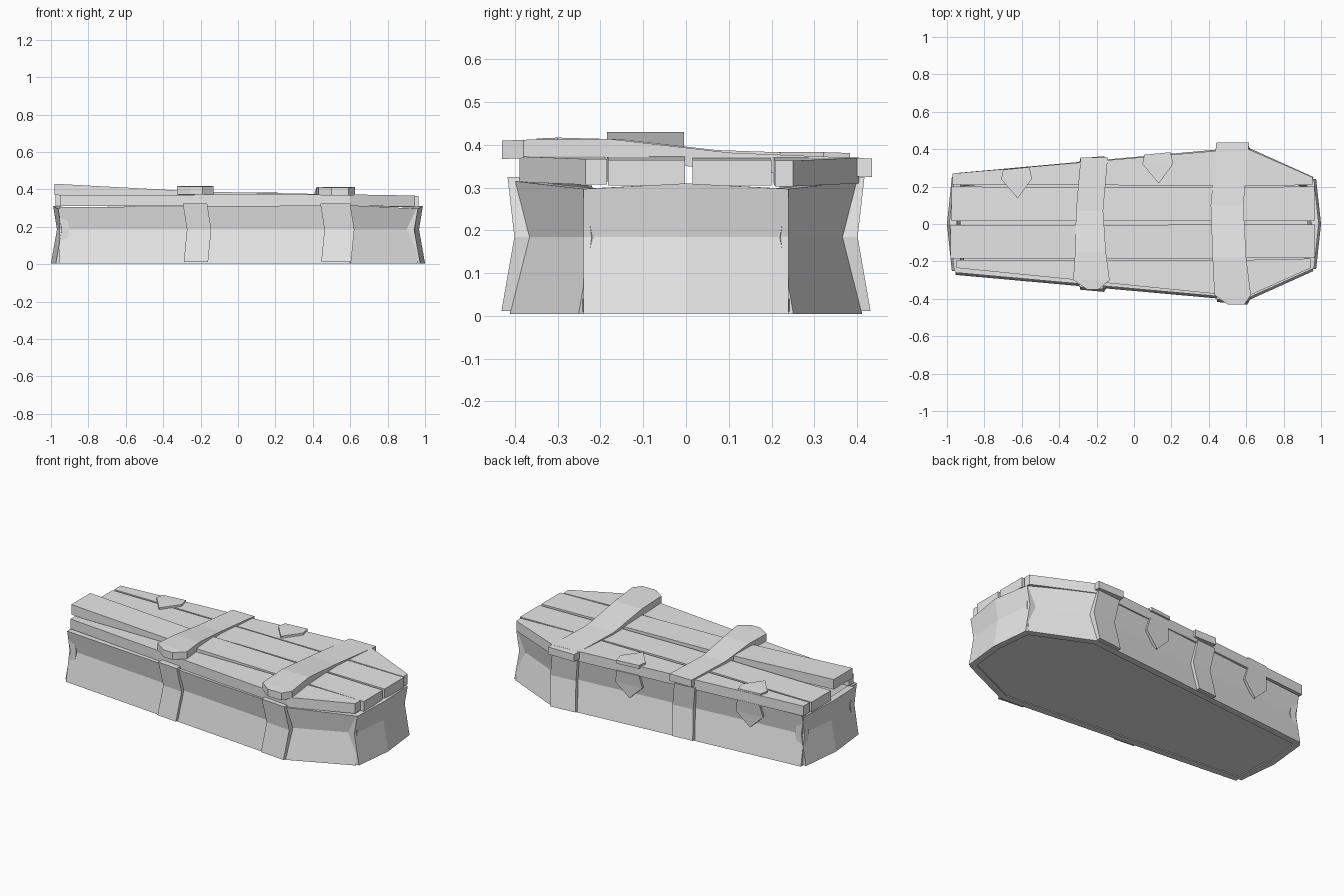
import bpy
from mathutils import Vector

cube = bpy.data.objects.get("Cube")
if cube:
    bpy.data.objects.remove(cube)

grey = bpy.data.materials.new("pale grey")
grey.use_nodes = True
grey.diffuse_color = (0.8, 0.8, 0.8, 1)
grey.node_tree.nodes["Principled BSDF"].inputs["Base Color"].default_value = (0.8, 0.8, 0.8, 1)


def sheet(name, rows, offset):
    """Thick sheet: a grid of points given row by row, thickened along offset."""
    n, m = len(rows), len(rows[0])
    top = [Vector(p) for row in rows for p in row]
    verts = top + [p + Vector(offset) for p in top]
    size = n * m
    faces = []
    for i in range(n - 1):
        for j in range(m - 1):
            a = i * m + j
            quad = [a, a + 1, a + m + 1, a + m]
            faces += [quad, [v + size for v in reversed(quad)]]
    rim = [j for j in range(m)]
    rim += [i * m + m - 1 for i in range(1, n)]
    rim += [(n - 1) * m + j for j in range(m - 2, -1, -1)]
    rim += [i * m for i in range(n - 2, 0, -1)]
    for a, b in zip(rim, rim[1:] + rim[:1]):
        faces.append([b, a, a + size, b + size])
    mesh = bpy.data.meshes.new(name)
    mesh.from_pydata(verts, [], faces)
    mesh.materials.append(grey)
    obj = bpy.data.objects.new(name, mesh)
    bpy.context.collection.objects.link(obj)
    # consistent outward normals
    import bmesh
    bm = bmesh.new()
    bm.from_mesh(mesh)
    bmesh.ops.recalc_face_normals(bm, faces=bm.faces)
    bm.to_mesh(mesh)
    bm.free()
    return obj


def wall(name, path, inward, thick=0.04, bottom=0.005, pinch=0.022):
    """Upright panel along a path of (x, y, top height), waisted half way up."""
    d = Vector(inward).normalized()
    low = [Vector((x, y, bottom)) - d * 0.012 for x, y, t in path]
    mid = [Vector((x, y, 0.185)) + d * pinch for x, y, t in path]
    high = [Vector((x, y, t)) for x, y, t in path]
    sheet(name, [low, mid, high], d * thick)


def side_y(x):
    return 0.26 + (x + 0.95) * 0.09


# Box walls: long sides, slanted shoulders, bent end panels
for s, word in ((-1, "front"), (1, "back")):
    wall(word + "_side_wall", [(-0.955, s * 0.26, 0.305), (0.6, s * 0.4, 0.315)], (0, -s, 0))
    wall(word + "_shoulder_wall", [(0.6, s * 0.4, 0.315), (0.955, s * 0.24, 0.297)], (-0.4, -s, 0))
for s, word, w in ((-1, "foot", 0.25), (1, "head", 0.24)):
    wall(word + "_end_wall", [(s * 0.962, -w, 0.297), (s * 0.988, 0, 0.31), (s * 0.962, w, 0.297)],
         (-s, 0, 0), pinch=0.02)

# Floor
sheet("floor", [[(x, -w, 0.01), (x, w, 0.01)]
                for x, w in ((-0.96, 0.25), (0.6, 0.4), (0.96, 0.24))], (0, 0, 0.03))

# Lid planks: stations of (x, y from, y to, top height)
planks = {
    "front_plank": [(-0.95, -0.235, -0.192, 0.37), (0.6, -0.39, -0.192, 0.373), (0.945, -0.235, -0.185, 0.367)],
    "raised_plank": [(-0.98, -0.185, -0.005, 0.43), (-0.2, -0.185, -0.005, 0.388), (0.965, -0.182, -0.002, 0.365)],
    "inner_back_plank": [(-0.975, 0.015, 0.2, 0.37), (0, 0.015, 0.195, 0.375), (0.965, 0.015, 0.2, 0.365)],
    "back_plank": [(-0.97, 0.21, 0.27, 0.372), (0.6, 0.205, 0.405, 0.37), (0.955, 0.208, 0.25, 0.363)],
}
for name, stations in planks.items():
    sheet(name, [[(x, a, z), (x, b, z)] for x, a, b, z in stations], (0, 0, -0.06))

# Cross straps over the lid: stations of (y, x from, x to, top height)
straps = {
    "middle_strap": [(-0.35, -0.25, -0.19, 0.415), (-0.3, -0.325, -0.13, 0.417), (-0.15, -0.315, -0.15, 0.413),
                     (0.07, -0.31, -0.165, 0.388), (0.355, -0.285, -0.14, 0.378)],
    "shoulder_strap": [(-0.43, 0.5, 0.59, 0.41), (-0.38, 0.43, 0.625, 0.412), (-0.18, 0.42, 0.6, 0.414),
                       (0.1, 0.41, 0.585, 0.382), (0.435, 0.44, 0.615, 0.368)],
}
for name, stations in straps.items():
    sheet(name, [[(a, y, z), (b, y, z)] for y, a, b, z in stations], (0, 0, -0.043))

# Strap bands down both long sides, leaning slightly half way up
for s, word in ((-1, "front"), (1, "back")):
    for label, a, b in (("middle", -0.295, -0.165), ("shoulder", 0.44, 0.6)):
        rows = []
        for z, shift, out in ((0.012, 0.005, 0.032), (0.185, 0.022, 0.002), (0.325, 0, 0.018)):
            rows.append([(x + shift, s * (side_y(x) + out), z) for x in (a, b)])
        sheet(word + "_" + label + "_band", rows, (0, -s * 0.04, 0))

# Pointed patches along the back edge, one on the lid and one on the wall below
for label, cx, edge, tip in (("foot", -0.625, 0.302, 0.14), ("middle", 0.13, 0.382, 0.22)):
    rows = [[(cx - 0.075, edge - 0.012, 0.381), (cx + 0.065, edge + 0.002, 0.381)],
            [(cx - 0.085, edge - 0.062, 0.383), (cx + 0.08, edge - 0.06, 0.383)],
            [(cx, tip, 0.383), (cx + 0.005, tip, 0.383)]]
    sheet(label + "_lid_patch", rows, (0, 0, -0.02))
    rows = []
    for z, w, out in ((0.315, 0.07, 0.012), (0.24, 0.085, 0.001), (0.16, 0.003, -0.005)):
        rows.append([(cx + k * w, side_y(cx + k * w) + out, z) for k in (-1, 1)])
    sheet(label + "_wall_patch", rows, (0, -0.03, 0))
